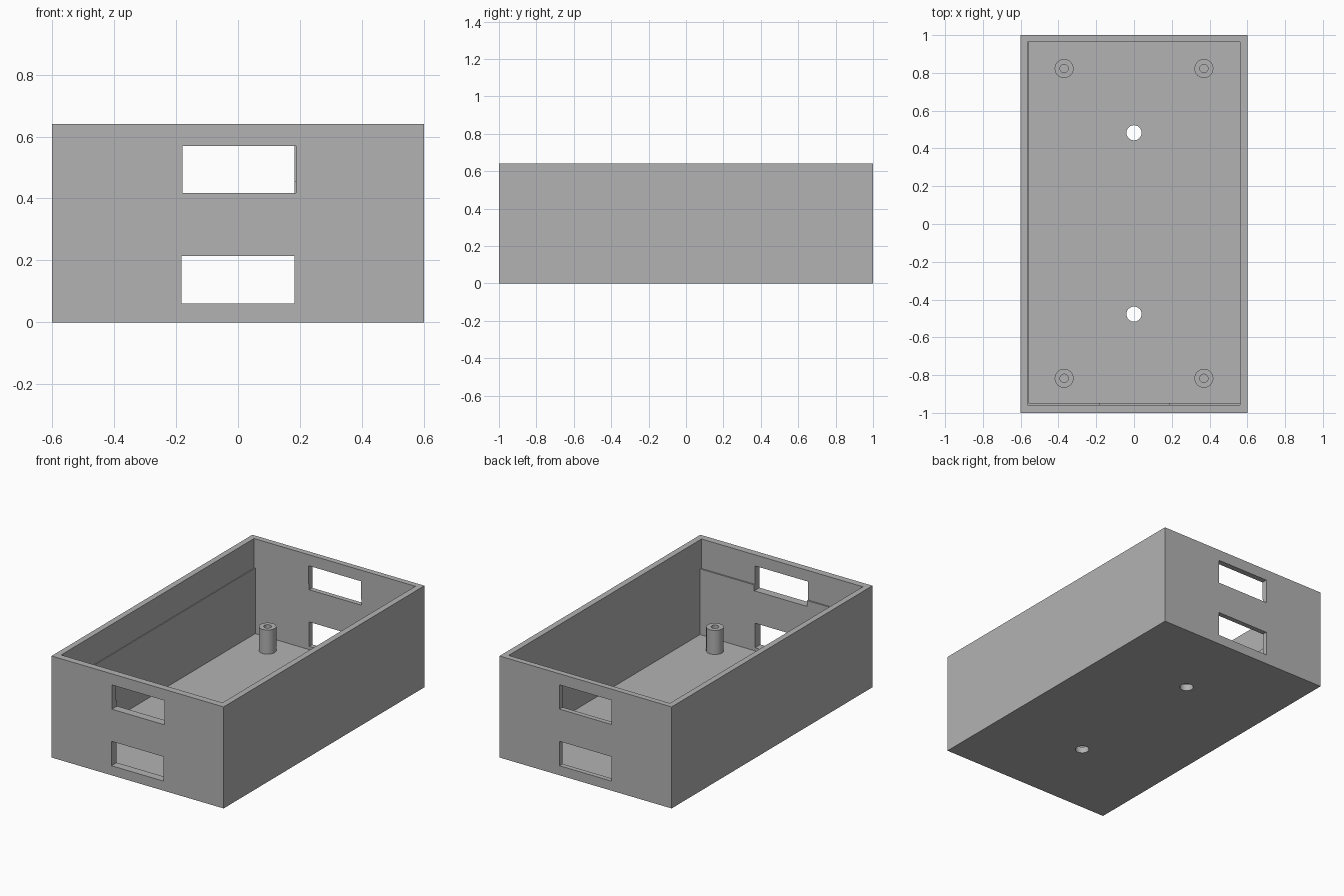
import bpy
import math

cube = bpy.data.objects.get("Cube")
if cube:
    bpy.data.objects.remove(cube, do_unlink=True)

grey = bpy.data.materials.new("plain_grey")
grey.use_nodes = True
COLOUR = (0.45, 0.45, 0.45, 1)
grey.diffuse_color = COLOUR
grey.node_tree.nodes["Principled BSDF"].inputs["Base Color"].default_value = COLOUR


def finish(name):
    ob = bpy.context.object
    ob.name = name
    ob.data.materials.append(grey)
    return ob


def box(name, xs, ys, zs):
    """Box spanning the given ranges."""
    spans = (xs, ys, zs)
    bpy.ops.mesh.primitive_cube_add(size=1, location=[sum(s) / 2 for s in spans])
    ob = finish(name)
    ob.scale = [s[1] - s[0] for s in spans]
    bpy.ops.object.transform_apply(location=True, rotation=False, scale=True)
    return ob


def cylinder(name, radius, x, y, zs):
    bpy.ops.mesh.primitive_cylinder_add(vertices=40, radius=radius, depth=zs[1] - zs[0],
                                        location=(x, y, sum(zs) / 2))
    return finish(name)


def cut(target, cutter):
    """Subtract the cutter for good and throw it away."""
    mod = target.modifiers.new("cut", 'BOOLEAN')
    mod.operation = 'DIFFERENCE'
    mod.solver = 'EXACT'
    mod.object = cutter
    bpy.context.view_layer.objects.active = target
    bpy.ops.object.modifier_apply(modifier=mod.name)
    bpy.data.objects.remove(cutter, do_unlink=True)


def smooth(ob):
    bpy.ops.object.select_all(action='DESELECT')
    ob.select_set(True)
    bpy.context.view_layer.objects.active = ob
    bpy.ops.object.shade_smooth_by_angle(angle=math.radians(30))


FLOOR, LEDGE, TOP = 0.04, 0.455, 0.64

# Open case: the upper cavity is shifted slightly, leaving a fine ledge inside
case = box("case", (-0.6, 0.6), (-1, 1), (0, TOP))
cut(case, box("lower_cavity", (-0.558, 0.566), (-0.948, 0.969), (FLOOR, LEDGE)))
cut(case, box("upper_cavity", (-0.563, 0.562), (-0.957, 0.964), (LEDGE - 0.001, TOP + 0.1)))

# Port openings in both end walls
LOW, HIGH = (0.06, 0.214), (0.417, 0.57)
for xs, ys, zs in (((-0.182, 0.182), (-1.1, -0.9), LOW),
                   ((-0.179, 0.188), (-1.1, -0.9), HIGH),
                   ((-0.182, 0.182), (0.9, 1.1), LOW),
                   ((-0.182, 0.182), (0.9, 1.1), HIGH)):
    cut(case, box("port_cutter", xs, ys, zs))

# Mounting holes through the floor
for y in (-0.477, 0.483):
    cut(case, cylinder("floor_hole_cutter", 0.04, 0, y, (-0.1, 0.1)))
smooth(case)

# Hollow screw posts in the corners
for side, x in (("right", -0.37), ("left", 0.37)):
    for end, y in (("front", -0.817), ("back", 0.823)):
        post = cylinder(f"{end}_{side}_post", 0.05, x, y, (FLOOR - 0.005, 0.192))
        cut(post, cylinder("screw_hole_cutter", 0.022, x, y, (FLOOR, 0.3)))
        smooth(post)
